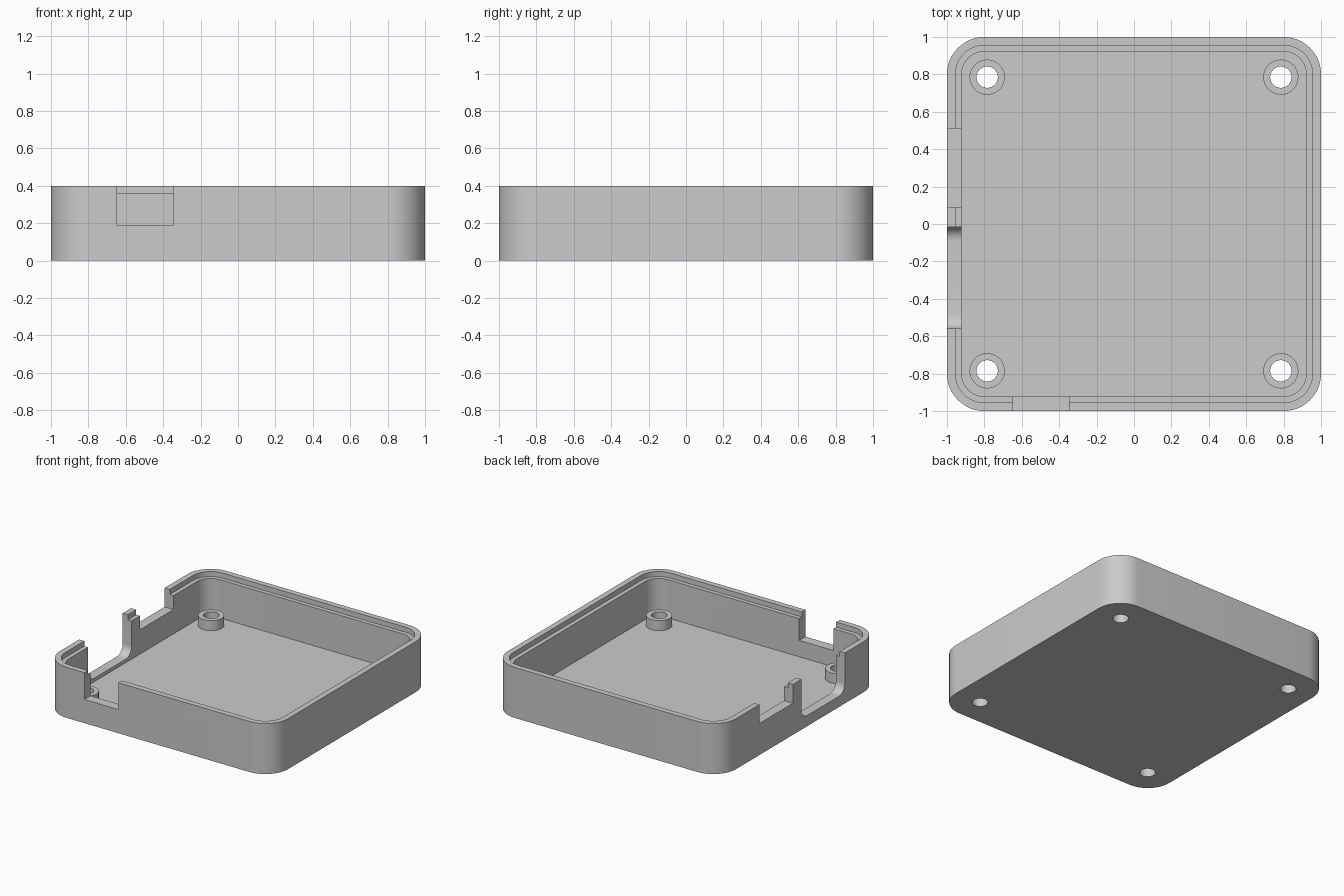
import bpy
import bmesh
from math import sin, cos, pi, radians

cube = bpy.data.objects.get("Cube")
if cube:
    bpy.data.objects.remove(cube, do_unlink=True)

HEIGHT, FLOOR, LEDGE, POST_TOP = 0.4, 0.057, 0.36, 0.137
HALF, CORNER, LIP, WALL = 1.0, 0.2, 0.045, 0.078
POST_POS, POST_R, HOLE_R = 0.785, 0.094, 0.057

grey = bpy.data.materials.new("plain grey")
grey.use_nodes = True
grey.diffuse_color = (0.6, 0.6, 0.6, 1)
grey.node_tree.nodes["Principled BSDF"].inputs["Base Color"].default_value = (0.6, 0.6, 0.6, 1)


def rounded_square(inset, z, steps=12):
    """Closed outline, offset inwards with concentric corners."""
    r, c = CORNER - inset, HALF - CORNER
    pts = []
    for k, (sx, sy) in enumerate([(1, 1), (-1, 1), (-1, -1), (1, -1)]):
        for i in range(steps + 1):
            a = pi / 2 * (k + i / steps)
            pts.append((sx * c + r * cos(a), sy * c + r * sin(a), z))
    return pts


def circle(x, y, r, z, n=40):
    return [(x + r * cos(2 * pi * i / n), y + r * sin(2 * pi * i / n), z) for i in range(n)]


def loft(name, loops, closed=False):
    """Skin a run of loops, ending in caps or joined back to the first."""
    bm = bmesh.new()
    rings = [[bm.verts.new(p) for p in loop] for loop in loops]
    n = len(rings[0])
    pairs = list(zip(rings, rings[1:]))
    if closed:
        pairs.append((rings[-1], rings[0]))
    else:
        bm.faces.new(rings[0])
        bm.faces.new(rings[-1])
    for a, b in pairs:
        for i in range(n):
            j = (i + 1) % n
            bm.faces.new((a[i], a[j], b[j], b[i]))
    bmesh.ops.recalc_face_normals(bm, faces=bm.faces)
    mesh = bpy.data.meshes.new(name)
    bm.to_mesh(mesh)
    bm.free()
    mesh.materials.append(grey)
    obj = bpy.data.objects.new(name, mesh)
    bpy.context.collection.objects.link(obj)
    return obj


def activate(obj):
    bpy.ops.object.select_all(action='DESELECT')
    obj.select_set(True)
    bpy.context.view_layer.objects.active = obj


def cut(target, cutter):
    cutter.hide_render = True
    mod = target.modifiers.new("cut", 'BOOLEAN')
    mod.operation = 'DIFFERENCE'
    mod.solver = 'EXACT'
    mod.object = cutter
    activate(target)
    bpy.ops.object.modifier_apply(modifier=mod.name)
    bpy.data.objects.remove(cutter, do_unlink=True)


def slot_profile(lo, hi, bottom, r, steps=10):
    """Open-topped slot outline with optional rounded lower corners."""
    pts = [(hi, HEIGHT + 0.1), (lo, HEIGHT + 0.1)]
    if r == 0:
        return pts + [(lo, bottom), (hi, bottom)]
    for c, start in ((lo + r, pi), (hi - r, 1.5 * pi)):
        for i in range(steps + 1):
            a = start + pi / 2 * i / steps
            pts.append((c + r * cos(a), bottom + r + r * sin(a)))
    return pts


# Tray shell: outer wall, rim, stepped ledge, inner wall, floor
tray = loft("tray", [
    rounded_square(0, 0), rounded_square(0, HEIGHT),
    rounded_square(LIP, HEIGHT), rounded_square(LIP, LEDGE),
    rounded_square(WALL, LEDGE), rounded_square(WALL, FLOOR)])

# Port openings in the -x wall: (start, end, bottom, corner radius)
for lo, hi, bottom, r in ((0.09, 0.51, 0.25, 0), (-0.56, -0.015, 0.085, 0.075)):
    outline = slot_profile(lo, hi, bottom, r)
    cut(tray, loft("side_cutter", [[(x, y, z) for y, z in outline] for x in (-1.1, -0.87)]))

# Port opening in the front wall
outline = slot_profile(-0.647, -0.347, 0.187, 0)
cut(tray, loft("front_cutter", [[(x, y, z) for x, z in outline] for y in (-1.1, -0.87)]))

# Screw holes through the floor, each with a hollow post above
parts = [tray]
for sx, side in ((-1, "right"), (1, "left")):
    for sy, end in ((-1, "front"), (1, "back")):
        x, y = sx * POST_POS, sy * POST_POS
        cut(tray, loft("hole_cutter", [circle(x, y, HOLE_R, z) for z in (-0.1, 0.2)]))
        parts.append(loft(f"screw_post_{end}_{side}", [
            circle(x, y, POST_R, FLOOR), circle(x, y, POST_R, POST_TOP),
            circle(x, y, HOLE_R, POST_TOP), circle(x, y, HOLE_R, FLOOR)], closed=True))

for part in parts:
    activate(part)
    bpy.ops.object.shade_smooth_by_angle(angle=radians(30))
